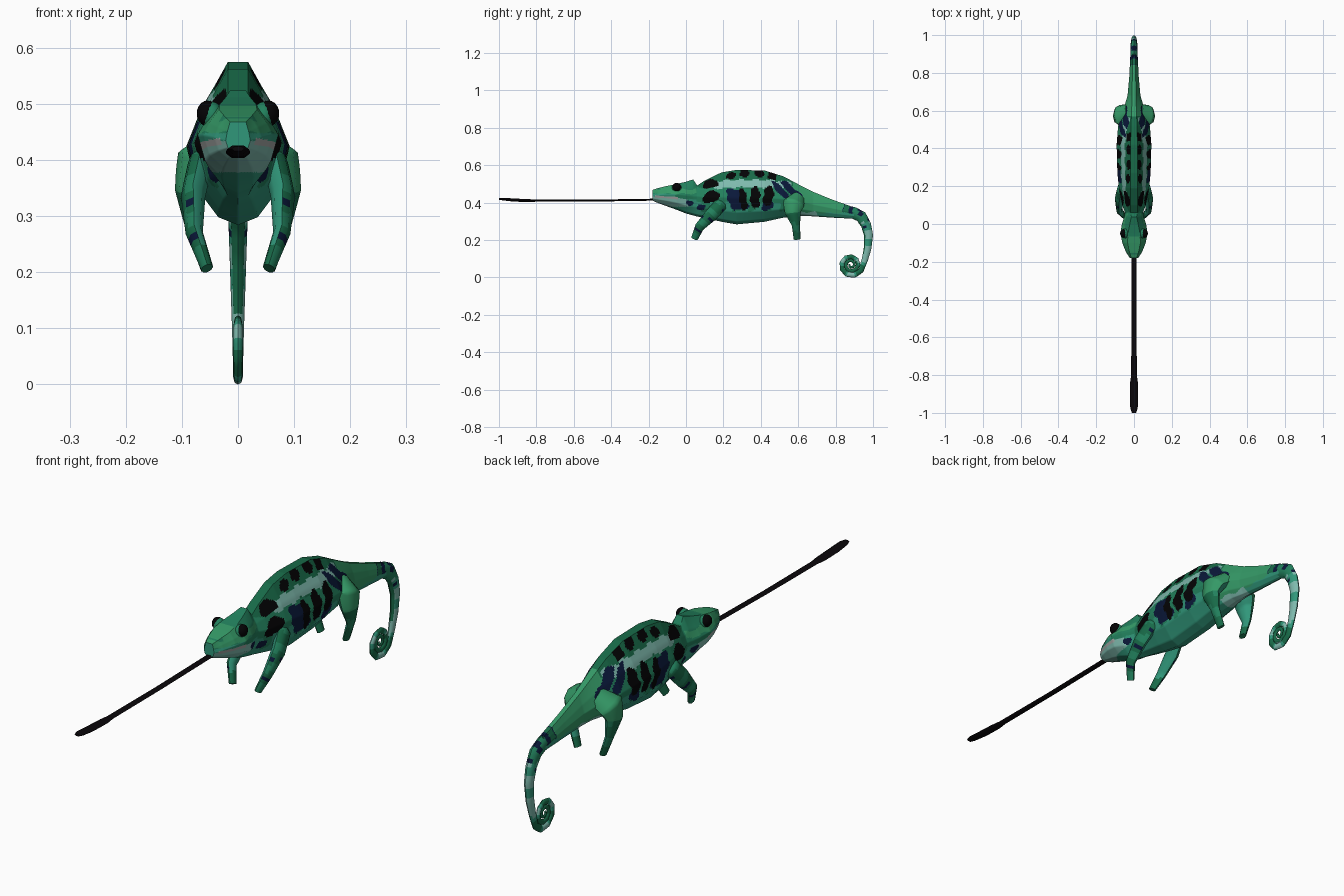
import bpy, bmesh, math
from mathutils import Vector

if "Cube" in bpy.data.objects:
    bpy.data.objects.remove(bpy.data.objects["Cube"])

COLOURS = {
    "dark green": (.009, .145, .065), "leaf green": (.035, .32, .135), "teal": (.03, .31, .195),
    "pale mint": (.21, .49, .42), "navy": (.003, .009, .042), "black": (.0012, .001, .0015),
    "tongue black": (.003, .002, .003), "lip grey": (.36, .38, .37), "mid green": (.016, .22, .11),
}
NAMES = list(COLOURS)
DARK, LEAF, TEAL, MINT, NAVY, BLACK, TONGUE, LIP, MID = range(9)
MATS = []
for n, c in COLOURS.items():
    m = bpy.data.materials.new(n)
    m.diffuse_color = (*c, 1)
    m.use_nodes = True
    m.node_tree.nodes["Principled BSDF"].inputs["Base Color"].default_value = m.diffuse_color
    MATS.append(m)


def make(name, rings, paint, angle=50):
    """Skin a list of closed rings, cap both ends, colour faces by rule."""
    bm = bmesh.new()
    loops = [[bm.verts.new(p) for p in r] for r in rings]
    k = len(loops[0])
    for a, b in zip(loops, loops[1:]):
        for i in range(k):
            j = (i + 1) % k
            bm.faces.new((a[i], a[j], b[j], b[i]))
    bm.faces.new(loops[0])
    bm.faces.new(loops[-1])
    bmesh.ops.recalc_face_normals(bm, faces=bm.faces)
    for f in bm.faces:
        f.material_index = paint(f.calc_center_median(), f.normal)
    me = bpy.data.meshes.new(name)
    bm.to_mesh(me)
    bm.free()
    for m in MATS:
        me.materials.append(m)
    ob = bpy.data.objects.new(name, me)
    bpy.context.collection.objects.link(ob)
    bpy.context.view_layer.objects.active = ob
    ob.select_set(True)
    bpy.ops.object.shade_smooth_by_angle(angle=math.radians(angle))
    ob.select_set(False)
    return ob


def tube(name, pts, paint, sides=8, xs=1.0, cuts=1):
    """Tube through (x, y, z, radius) points; xs flattens it sideways."""
    fine = []
    for a, b in zip(pts, pts[1:]):
        fine += [[u + (v - u) * i / cuts for u, v in zip(a, b)] for i in range(cuts)]
    fine.append(list(pts[-1]))
    rings = []
    for i, p in enumerate(fine):
        t = Vector(fine[min(i + cuts, len(fine) - 1)][:3]) - Vector(fine[max(i - cuts, 0)][:3])
        t.normalize()
        side = (Vector((1, 0, 0)) - t * t.x).normalized()
        up = side.cross(t)
        c, r = Vector(p[:3]), p[3]
        rings.append([c + side * (r * xs * math.cos(a)) + up * (r * math.sin(a))
                      for a in (2 * math.pi * s / sides for s in range(sides))])
    return make(name, rings, paint)


# Body markings: y, z, half length, half height, lean, colour
SPOTS = [
    (.24, .545, .023, .020, .3, BLACK), (.31, .556, .025, .020, .2, BLACK),
    (.39, .556, .025, .021, 0, BLACK), (.46, .542, .023, .024, -.2, BLACK),
    (.13, .500, .040, .022, .2, BLACK), (.135, .430, .042, .032, .2, BLACK),
    (.305, .415, .020, .058, -.1, BLACK), (.26, .430, .042, .046, -.2, NAVY),
    (.37, .425, .026, .058, 0, BLACK), (.285, .385, .050, .022, 0, NAVY),
    (.44, .435, .027, .052, .1, BLACK), (.435, .385, .030, .026, .1, NAVY),
    (.505, .465, .022, .050, -.8, NAVY), (.565, .465, .028, .050, -1.0, NAVY),
    (.02, .400, .018, .013, 0, NAVY), (.08, .375, .022, .015, .3, NAVY),
]


def paint_body(c, n):
    y = c.y + .004 * math.sin(c.z * 110)
    z = c.z + .004 * math.sin(c.y * 80)
    lip = .432 - .08 * (c.y + .15)
    if c.y < .055:                                   # head
        if abs(c.z - lip) < .006 and -.165 < c.y < -.04:
            return LIP
        if (y - .02) ** 2 / .0004 + (z - .400) ** 2 / .0002 < 1:
            return NAVY
        if c.z < lip:
            return MINT if y < .01 and c.z > .378 else TEAL
        if c.z < .448 and y < -.06:
            return TEAL
        if .448 < z < .472 or (n.z > .5 and -.15 < y < -.07):
            return LEAF
        return MID
    for sy, sz, ry, rz, lean, col in SPOTS:
        if (abs(y - sy - lean * (z - sz)) / ry) ** 2.6 + (abs(z - sz) / rz) ** 2.6 < 1:
            return DARK if abs(c.x) < .018 and col == BLACK else col
    if .15 < y < .56 and abs(z - (.503 - .25 * (y - .34) ** 2)) < .02:
        return MINT
    if y > .57:                                      # hips and tail root
        if y > .84 and z > .345:
            return NAVY if math.sin(y * 130) > .2 else DARK
        if y < .70 and z < .35:
            return MINT
        return LEAF if z > .345 else TEAL
    if z < .355:
        return TEAL
    if z > .48:
        return DARK
    return MID if z > .40 or math.sin(y * 75) > 0 else TEAL


# Body sections: y, top z, widest z, bottom z, ridge half width, half width
ROWS = [
    (-.18, .468, .435, .412, .014, .022), (-.15, .478, .440, .398, .024, .042),
    (-.10, .490, .445, .380, .034, .062), (-.05, .500, .445, .362, .032, .072),
    (.00, .512, .440, .342, .022, .064), (.038, .524, .435, .332, .014, .052),
    (.06, .492, .435, .326, .018, .048), (.10, .518, .430, .318, .018, .062),
    (.19, .562, .430, .298, .018, .080), (.27, .575, .425, .284, .018, .088),
    (.42, .572, .425, .298, .018, .092), (.52, .541, .420, .320, .016, .084),
    (.62, .488, .405, .330, .012, .052), (.68, .458, .390, .327, .010, .034),
    (.78, .417, .370, .320, .009, .025), (.90, .374, .345, .314, .008, .019),
]


def body_ring(row):
    y, zt, zm, zb, wt, w = row
    prof = [(0, zt), (wt, zt), (wt + (w - wt) * .62, zt + (zm - zt) * .52), (w, zm),
            (w * .82, zm + (zb - zm) * .55), (w * .4, zm + (zb - zm) * .9), (0, zb)]
    half = []
    for (x0, z0), (x1, z1) in zip(prof, prof[1:]):
        half += [(x0 + (x1 - x0) * i / 10, z0 + (z1 - z0) * i / 10) for i in range(10)]
    half.append(prof[-1])
    return [(x, y, z) for x, z in half] + [(-x, y, z) for x, z in half[-2:0:-1]]


rings = []
for a, b in zip(ROWS, ROWS[1:]):
    n = max(2, round((b[0] - a[0]) / .004))
    rings += [body_ring([u + (v - u) * i / n for u, v in zip(a, b)]) for i in range(n)]
rings.append(body_ring(ROWS[-1]))
make("body", rings, paint_body)


# Tail: drops behind the body and winds into a spiral
def paint_tail(c, n):
    if c.z > .30:
        return NAVY if n.z > .2 and math.sin(c.y * 130) > .1 else MID
    if c.z > .13:
        if n.y < -.5:
            return DARK
        band = math.sin(c.z * 75)
        return NAVY if band > .96 else MINT if band < .2 else TEAL
    ang = math.atan2(c.z - .066, c.y - .882)
    if math.hypot(c.z - .066, c.y - .882) < .036:
        return DARK
    return MINT if math.sin(ang * 3) > .6 else TEAL if math.sin(ang * 3) > -.2 else DARK


tail = [(0, .86, .355, .030), (0, .895, .346, .031), (0, .937, .325, .031), (0, .963, .28, .027),
        (0, .976, .225, .024), (0, .970, .15, .020), (0, .956, .095, .017)]
for i in range(23):
    u = i / 22
    a = -math.radians(30 + u * 900)
    r = .062 - .055 * u ** .85
    tail.append((0, .882 + r * math.cos(a), .068 + r * math.sin(a), .0145 - .0095 * u))
tube("tail", tail, paint_tail, xs=.62, cuts=4)

# Tongue: flat shaft with a swollen tip
shaft = [(0, -.12, .418, .006), (0, -.18, .416, .006), (0, -.50, .411, .006), (0, -.80, .411, .0065),
         (0, -.84, .411, .009), (0, -.92, .414, .0095), (0, -.975, .419, .0085), (0, -1.0, .420, .005)]
tube("tongue", shaft, lambda c, n: TONGUE, sides=6, xs=2.3)


# Legs
def paint_leg(side):
    def rule(c, n):
        if n.x * side < -.35:
            return TEAL if c.z > .25 else DARK
        wave = math.sin(c.z * 70 + c.y * 40)
        if c.y < .3:
            return NAVY if wave > .9 and c.z < .36 else MID if wave < -.3 else DARK
        return LEAF if c.z > .345 else DARK if wave > -.3 else MID
    return rule


FORE = [(.035, .20, .42, .026), (.068, .185, .39, .036), (.080, .135, .335, .035),
        (.078, .072, .270, .025), (.055, .045, .207, .018)]
HIND = [(.030, .60, .43, .040), (.076, .575, .395, .058), (.086, .572, .345, .042),
        (.080, .588, .280, .022), (.055, .594, .205, .018)]
for s, tag in ((1, "right"), (-1, "left")):
    for kind, path in (("front_leg", FORE), ("hind_leg", HIND)):
        tube(f"{kind}_{tag}", [(x * s, y, z, r) for x, y, z, r in path],
             paint_leg(s), xs=.62, cuts=6)


# Eyes: a domed lid with a dark ball
def ball(name, centre, r, squash, col):
    bpy.ops.mesh.primitive_uv_sphere_add(segments=16, ring_count=10, radius=r, location=centre)
    ob = bpy.context.object
    ob.name = name
    ob.scale = (squash, 1, 1)
    ob.data.materials.append(MATS[col])
    bpy.ops.object.shade_smooth()


for s, tag in ((1, "right"), (-1, "left")):
    ball(f"eyelid_{tag}", (.046 * s, -.05, .478), .026, .75, MID)
    ball(f"eye_{tag}", (.054 * s, -.05, .483), .023, .85, BLACK)
